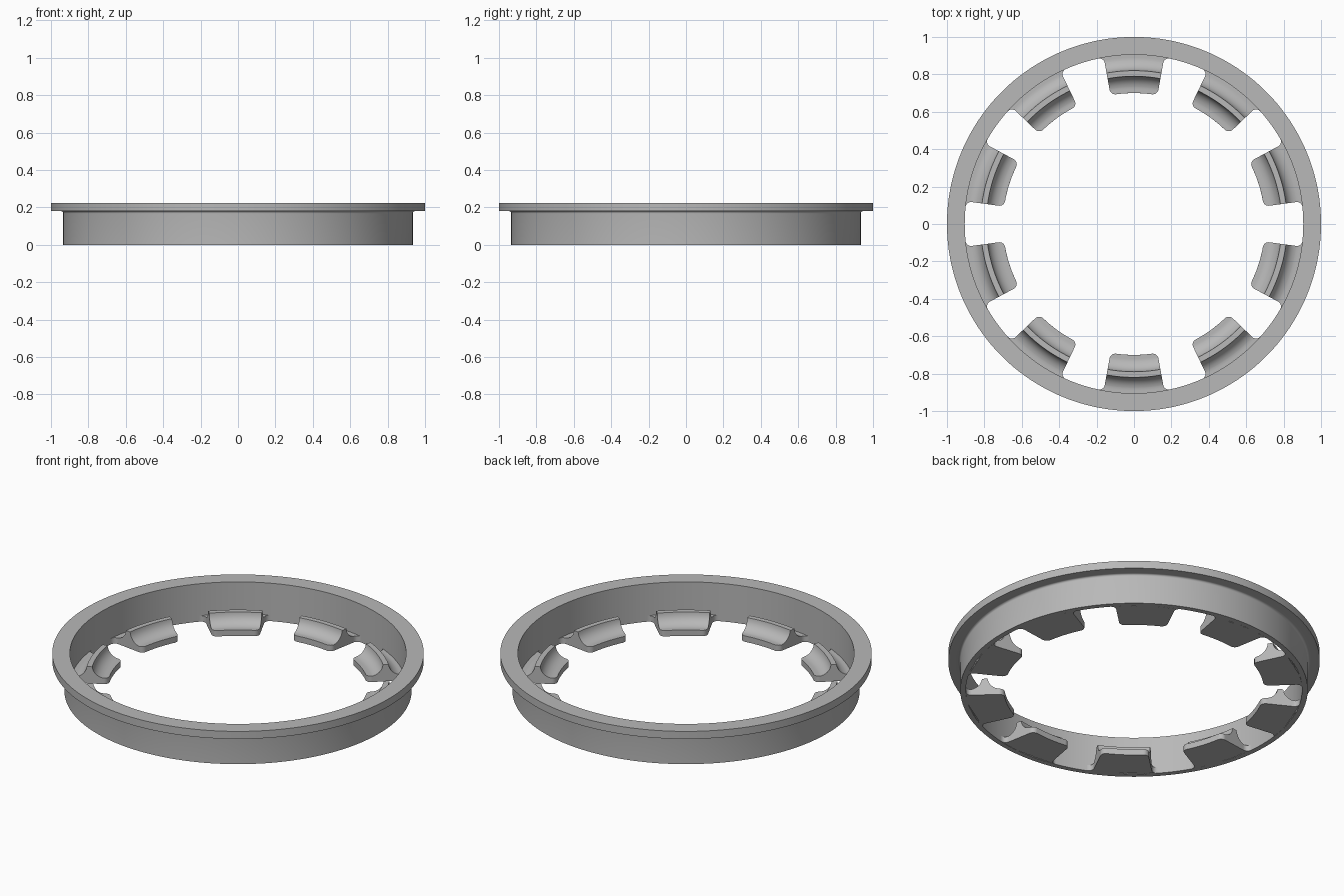
import bpy, bmesh
from math import sin, cos, tan, pi, radians, sqrt

if "Cube" in bpy.data.objects:
    bpy.data.objects.remove(bpy.data.objects["Cube"])

grey = bpy.data.materials.new("neutral_grey")
grey.use_nodes = True
colour = (0.48, 0.48, 0.48, 1)
grey.diffuse_color = colour
grey.node_tree.nodes["Principled BSDF"].inputs["Base Color"].default_value = colour


def loft(name, loops, closed):
    """Join successive vertex loops with quads; cap the ends if not closed."""
    bm = bmesh.new()
    rings = [[bm.verts.new(p) for p in loop] for loop in loops]
    pairs = list(zip(rings, rings[1:]))
    if closed:
        pairs.append((rings[-1], rings[0]))
    for a, b in pairs:
        n = len(a)
        for i in range(n):
            j = (i + 1) % n
            bm.faces.new((a[i], a[j], b[j], b[i]))
    if not closed:
        for ring in (rings[0], rings[-1]):
            bm.faces.new(ring)
    bmesh.ops.recalc_face_normals(bm, faces=bm.faces)
    mesh = bpy.data.meshes.new(name)
    bm.to_mesh(mesh)
    bm.free()
    mesh.materials.append(grey)
    return mesh


def place(name, mesh, turn=0.0):
    obj = bpy.data.objects.new(name, mesh)
    obj.rotation_euler.z = turn
    bpy.context.collection.objects.link(obj)
    return obj


def smooth(obj):
    bpy.ops.object.select_all(action="DESELECT")
    obj.select_set(True)
    bpy.context.view_layer.objects.active = obj
    bpy.ops.object.shade_smooth_by_angle(angle=radians(30))


# Outer ring: wall and flange, with a small fillet under the flange
WALL, INNER, UNDER, TOP = 0.935, 0.905, 0.18, 0.225
FILLET = 0.012
profile = [(INNER, 0), (WALL, 0)]
for i in range(7):
    a = i / 6 * pi / 2
    profile.append((WALL + FILLET * (1 - cos(a)), UNDER - FILLET * (1 - sin(a))))
profile += [(1, UNDER), (1, TOP), (INNER, TOP)]
SEGMENTS = 180
turns = [2 * pi * i / SEGMENTS for i in range(SEGMENTS)]
ring = loft("flanged_ring", [[(r * cos(t), r * sin(t), z) for r, z in profile] for t in turns], True)
smooth(place("flanged_ring", ring))

# Inward tab: rounded corners, concave slopes on both sides of a raised rib
TIP, CORNER, COVE = 0.70, 0.03, 0.07
COVE_IN, COVE_OUT = 0.72, 0.89


def round_off(d):
    d = max(0.0, min(d, CORNER))
    return CORNER - sqrt(CORNER ** 2 - d ** 2)


def half_angle(r):
    width = r * tan(radians(10.2))
    width += round_off(r - (INNER - CORNER)) - round_off(TIP + CORNER - r)
    return width / r


def height(r):
    if r <= COVE_IN or r >= COVE_OUT:
        d = 0
    else:
        d = min(r - COVE_IN, COVE_OUT - r, COVE * 0.997)
    return 0.035 + COVE - sqrt(COVE ** 2 - d ** 2)


# Rows crowd together wherever the outline or section curves
radii = {TIP, COVE_IN, COVE_OUT, INNER + 0.001}
for i in range(9):
    a = i / 8 * pi / 2
    radii |= {TIP + CORNER * (1 - cos(a)), INNER - CORNER * (1 - sin(a)),
              COVE_IN + COVE * sin(a), COVE_OUT - COVE * sin(a)}
rows = []
for r in sorted(radii):
    if rows and r - rows[-1] < 0.0004:
        continue
    rows.append(r)

COLUMNS = 12
sections = []
for r in rows:
    w = half_angle(r)
    angles = [w * (2 * i / COLUMNS - 1) for i in range(COLUMNS + 1)]
    upper = [(r * cos(a), r * sin(a), height(r)) for a in angles]
    lower = [(x, y, 0) for x, y, z in reversed(upper)]
    sections.append(upper + lower)
tab = loft("tab", sections, False)
TABS = 10
for k in range(TABS):
    obj = place(f"tab_{k + 1}", tab, pi / 2 + 2 * pi * k / TABS)
    if k == 0:
        smooth(obj)
